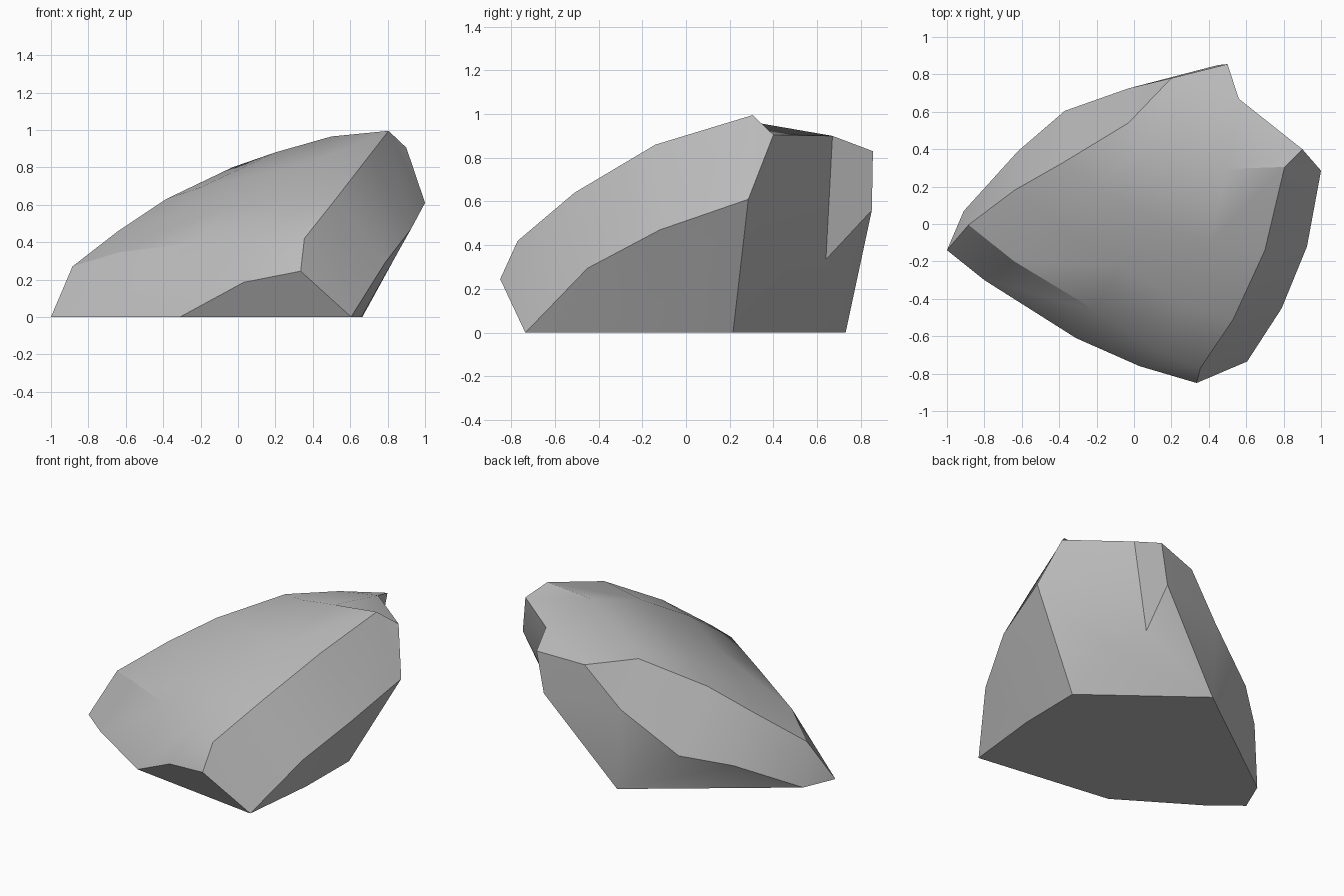
import bpy, bmesh, math
from mathutils import Vector

default_cube = bpy.data.objects.get("Cube")
if default_cube:
    bpy.data.objects.remove(default_cube, do_unlink=True)


def path(*points):
    return [Vector(point) for point in points]


# Edges around the domed top, each running from the front or left end
crest_left = path((-.885, -.005, .27), (-.64, .18, .46), (-.385, .325, .63), (-.03, .54, .8))
crest_right = path((.355, -.77, .42), (.53, -.51, .64), (.7, -.14, .86), (.805, .305, .995))
crest_front = [crest_left[0], *path((-.64, -.2, .345), (-.21, -.46, .4), (.15, -.69, .425)),
               crest_right[0]]
shoulder_low, shoulder_high = path((.2, .39, .88), (.5, .295, .965))
crest_back = [crest_left[-1], (crest_left[-1] + shoulder_low) / 2, shoulder_low,
              shoulder_high, crest_right[-1]]

# Lower edges of the side walls
belt_front = path((-1, -.14, 0), (-.8, -.3, 0), (-.31, -.61, 0), (.03, -.76, .185), (.335, -.85, .245))
belt_right = path((.605, -.735, 0), (.79, -.45, .295), (.925, -.12, .47), (1, .285, .61))
belt_back = path((-.91, .07, 0), (-.62, .39, .19), (-.37, .605, .27), (-.03, .725, .53))

# Single corners at the back and on the ground
back_ridge, back_tip, notch_top, right_shoulder = path(
    (.2, .78, .79), (.5, .855, .83), (.56, .67, .9), (.9, .4, .905))
notch_low, notch_back, hollow_peak = path((.44, .64, .335), (.45, .85, .56), (.575, .465, .235))
foot_right, foot_corner, foot_back = path((.66, -.22, 0), (.665, .215, 0), (-.005, .73, 0))

mesh = bmesh.new()


def face(*corners):
    mesh.faces.new([mesh.verts.new(corner) for corner in corners])


def strip(lower, upper):
    for i in range(len(lower) - 1):
        face(lower[i], lower[i + 1], upper[i + 1], upper[i])


def dome_point(i, j):
    """Blend the four crest edges into a curved patch."""
    u, v = i / (len(crest_front) - 1), j / (len(crest_left) - 1)
    across = crest_left[j].lerp(crest_right[j], u)
    along = crest_front[i].lerp(crest_back[i], v)
    corners = crest_front[0].lerp(crest_front[-1], u).lerp(
        crest_back[0].lerp(crest_back[-1], u), v)
    return across + along - corners


# Domed top
rows = [[dome_point(i, j) for i in range(len(crest_front))] for j in range(len(crest_left))]
for near, far in zip(rows, rows[1:]):
    strip(near, far)

# Front, right and back-left walls
strip(belt_front, crest_front)
strip(belt_right, crest_right)
strip(belt_back, crest_left)
face(belt_front[-1], belt_right[0], crest_right[0])
face(belt_right[-1], right_shoulder, crest_right[-1])
face(belt_front[0], crest_left[0], belt_back[0])
face(belt_back[-1], back_ridge, crest_left[-1])

# Flat shoulder behind the dome
face(crest_back[0], crest_back[1], shoulder_low, back_ridge)
face(back_ridge, shoulder_low, notch_top, back_tip)
face(shoulder_low, shoulder_high, notch_top)
face(shoulder_high, crest_right[-1], right_shoulder, notch_top)

# Back-right wall with its chipped notch
face(belt_right[-1], right_shoulder, notch_top, notch_low)
face(belt_right[-1], notch_low, hollow_peak, foot_corner)
face(notch_low, notch_back, foot_back, hollow_peak)
face(notch_top, back_tip, notch_back, notch_low)

# Back wall
face(back_tip, back_ridge, belt_back[-1], notch_back)
face(notch_back, belt_back[-1], foot_back)
face(belt_back[-1], belt_back[-2], foot_back)

# Undercuts and base
face(foot_corner, hollow_peak, foot_back)
face(foot_back, *reversed(belt_back[:-1]))
face(belt_right[0], *reversed(belt_front[2:]))
face(belt_right[0], foot_right, belt_right[1])
face(foot_right, belt_right[2], belt_right[1])
face(foot_right, foot_corner, belt_right[3], belt_right[2])
face(*belt_front[:3], belt_right[0], foot_right, foot_corner, foot_back, belt_back[0])

# Weld the patches into one closed solid
bmesh.ops.remove_doubles(mesh, verts=mesh.verts[:], dist=.001)
bmesh.ops.recalc_face_normals(mesh, faces=mesh.faces[:])
data = bpy.data.meshes.new("boulder")
mesh.to_mesh(data)
mesh.free()
boulder = bpy.data.objects.new("boulder", data)
bpy.context.collection.objects.link(boulder)

# Stone colour
stone = bpy.data.materials.new("grey stone")
stone.use_nodes = True
grey = (.5, .5, .5, 1)
stone.diffuse_color = grey
stone.node_tree.nodes["Principled BSDF"].inputs["Base Color"].default_value = grey
data.materials.append(stone)

# Smooth within each broad face, crisp between them
bpy.ops.object.select_all(action='DESELECT')
boulder.select_set(True)
bpy.context.view_layer.objects.active = boulder
bpy.ops.object.shade_smooth_by_angle(angle=math.radians(30))
